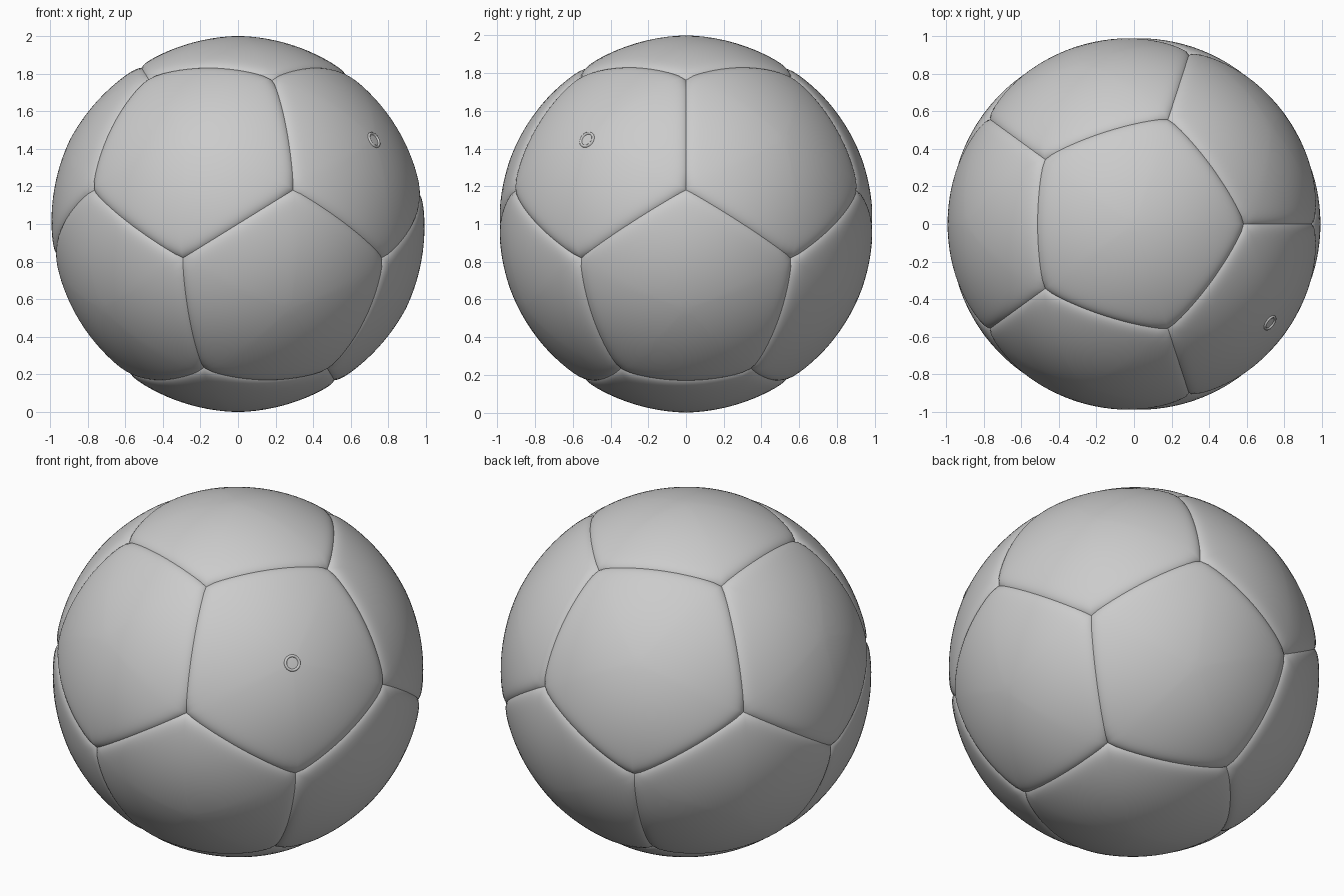
import bpy, bmesh
from math import sin, cos, atan, atan2, asin, exp, pi, radians
from mathutils import Vector

cube = bpy.data.objects.get("Cube")
if cube:
    bpy.data.objects.remove(cube)

RINGS, SIDE = 22, 14            # grid density of each panel
SEAM_DEPTH, SEAM_WIDTH = 0.015, 0.024

leather = bpy.data.materials.new("grey leather")
leather.use_nodes = True
grey = (0.6, 0.6, 0.6, 1)
leather.diffuse_color = grey
leather.node_tree.nodes["Principled BSDF"].inputs["Base Color"].default_value = grey


def finish(name, bm):
    bmesh.ops.recalc_face_normals(bm, faces=bm.faces)
    for f in bm.faces:
        f.smooth = True
    mesh = bpy.data.meshes.new(name)
    bm.to_mesh(mesh)
    bm.free()
    mesh.materials.append(leather)
    obj = bpy.data.objects.new(name, mesh)
    bpy.context.collection.objects.link(obj)
    return obj


def skin_rings(bm, rings):
    """Join consecutive closed rings of vertices with quads."""
    for a, b in zip(rings, rings[1:]):
        n = len(a)
        for i in range(n):
            j = (i + 1) % n
            bm.faces.new((a[i], b[i], b[j], a[j]))


def tangent_axes(normal):
    u = normal.orthogonal().normalized()
    return u, normal.cross(u)


# Directions of the twelve panel centres
def direction(azimuth, elevation):
    return Vector((cos(azimuth) * cos(elevation), sin(azimuth) * cos(elevation), sin(elevation)))


tilt = atan(0.5)
centres = [Vector((0, 0, 1)), Vector((0, 0, -1))]
for k in range(5):
    centres.append(direction(radians(36 + 72 * k), tilt))
    centres.append(direction(radians(72 * k), -tilt))

lift = Vector((0, 0, 1))


# Pentagonal panels, puffed in the middle and rolled down into the seams
def make_panel(index, centre):
    u, v = tangent_axes(centre)
    around = [c for c in centres if 0.3 < c.dot(centre) < 0.6]
    around.sort(key=lambda c: atan2(c.dot(v), c.dot(u)))
    corners = [(centre + around[i] + around[(i + 1) % 5]).normalized() for i in range(5)]
    seams = [(centre - c).normalized() for c in around]

    def surface(d):
        gaps = [max(0, asin(max(-1, min(1, d.dot(s))))) for s in seams]
        puff = 0.99 + 0.01 * min(1, min(gaps) / seam_reach) ** 1.5
        return d * (puff - SEAM_DEPTH * sum(exp(-g / SEAM_WIDTH) for g in gaps)) + lift

    seam_reach = asin(centre.dot(seams[0]))
    outline = [corners[i].lerp(corners[(i + 1) % 5], j / SIDE).normalized()
               for i in range(5) for j in range(SIDE)]
    bm = bmesh.new()
    rings = []
    for r in range(1, RINGS + 1):
        t = 1 - (1 - r / RINGS) ** 2
        rings.append([bm.verts.new(surface(centre.slerp(p, t))) for p in outline])
    skin_rings(bm, rings)
    hub = bm.verts.new(surface(centre))
    first = rings[0]
    for i in range(len(first)):
        bm.faces.new((hub, first[i], first[(i + 1) % len(first)]))
    finish(f"panel_{index + 1:02d}", bm)


for index, centre in enumerate(centres):
    make_panel(index, centre)

# Raised valve rim at the middle of the front left panel
axis = direction(radians(-36), tilt)
u, v = tangent_axes(axis)
profile = [(0.048, 0.99), (0.044, 1.004), (0.039, 1.007), (0.033, 1.004), (0.029, 0.99)]
bm = bmesh.new()
rings = [[bm.verts.new(axis * h + (u * cos(a) + v * sin(a)) * r + lift)
          for a in (2 * pi * i / 32 for i in range(32))] for r, h in profile]
skin_rings(bm, rings)
finish("valve_rim", bm)
